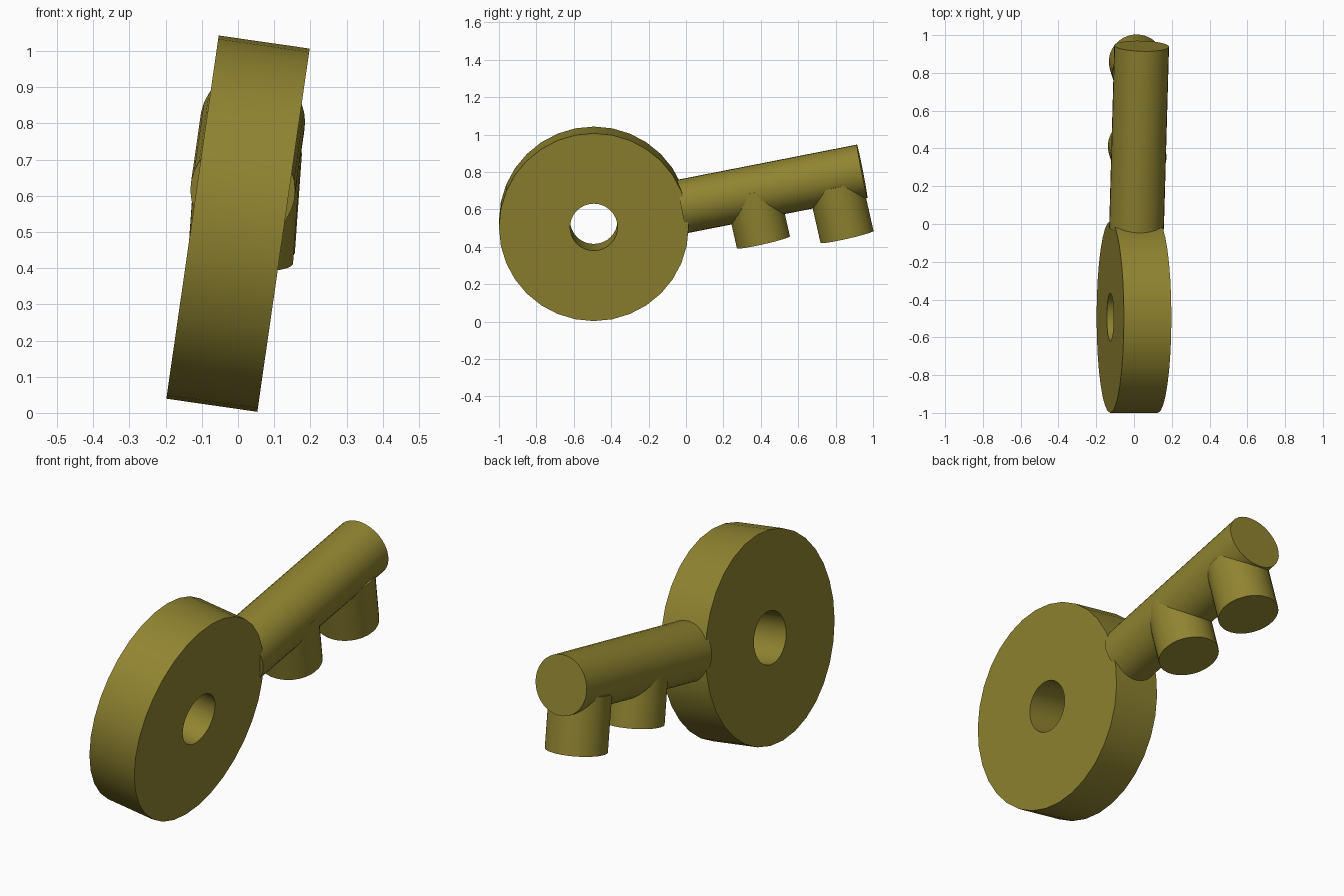
import bpy, bmesh
from math import radians, sin, cos, tau
from mathutils import Vector, Matrix

if "Cube" in bpy.data.objects:
    bpy.data.objects.remove(bpy.data.objects["Cube"])

SIDES = 32
CENTRE = Vector((0, -0.493, 0.523))
LEAN = Matrix.Rotation(radians(8.2), 3, 'Y') @ Matrix.Rotation(radians(11.2), 3, 'X')

mat = bpy.data.materials.new("olive_brass")
mat.diffuse_color = (0.28, 0.23, 0.03, 1)
mat.use_nodes = True
mat.node_tree.nodes["Principled BSDF"].inputs["Base Color"].default_value = mat.diffuse_color


def finish(bm, name):
    bmesh.ops.recalc_face_normals(bm, faces=bm.faces)
    me = bpy.data.meshes.new(name)
    bm.to_mesh(me)
    bm.free()
    ob = bpy.data.objects.new(name, me)
    bpy.context.collection.objects.link(ob)
    me.materials.append(mat)
    bpy.ops.object.select_all(action='DESELECT')
    ob.select_set(True)
    bpy.context.view_layer.objects.active = ob
    bpy.ops.object.shade_smooth_by_angle(angle=radians(30))
    return ob


def rod(name, start, end, radius):
    bm = bmesh.new()
    axis = end - start
    place = Matrix.Translation((start + end) / 2) @ axis.to_track_quat('Z', 'Y').to_matrix().to_4x4()
    bmesh.ops.create_cone(bm, cap_ends=True, segments=SIDES, radius1=radius,
                          radius2=radius, depth=axis.length, matrix=place)
    return finish(bm, name)


# Round key head with a hole: a rectangular section swept around the local x axis
bm = bmesh.new()
section = [(0.507, -0.127), (0.507, 0.127), (0.127, 0.127), (0.127, -0.127)]
rings = []
for i in range(SIDES):
    a = tau * i / SIDES
    rings.append([bm.verts.new(CENTRE + LEAN @ Vector((x, r * cos(a), r * sin(a))))
                  for r, x in section])
for i in range(SIDES):
    p, q = rings[i], rings[(i + 1) % SIDES]
    for j in range(4):
        k = (j + 1) % 4
        bm.faces.new((p[j], p[k], q[k], q[j]))
finish(bm, "key_head")

# Shaft running radially out of the head
along = LEAN @ Vector((0, 1, 0))
rod("key_shaft", CENTRE + along * 0.48, CENTRE + along * 1.463, 0.145)

# Two round teeth hanging from the shaft
tooth_up = Vector((0.069, -0.22, 0.97)).normalized()
for name, foot in (("inner_tooth", Vector((0.007, 0.414, 0.424))),
                   ("outer_tooth", Vector((0.012, 0.861, 0.453)))):
    rod(name, foot, foot + tooth_up * 0.28, 0.146)
